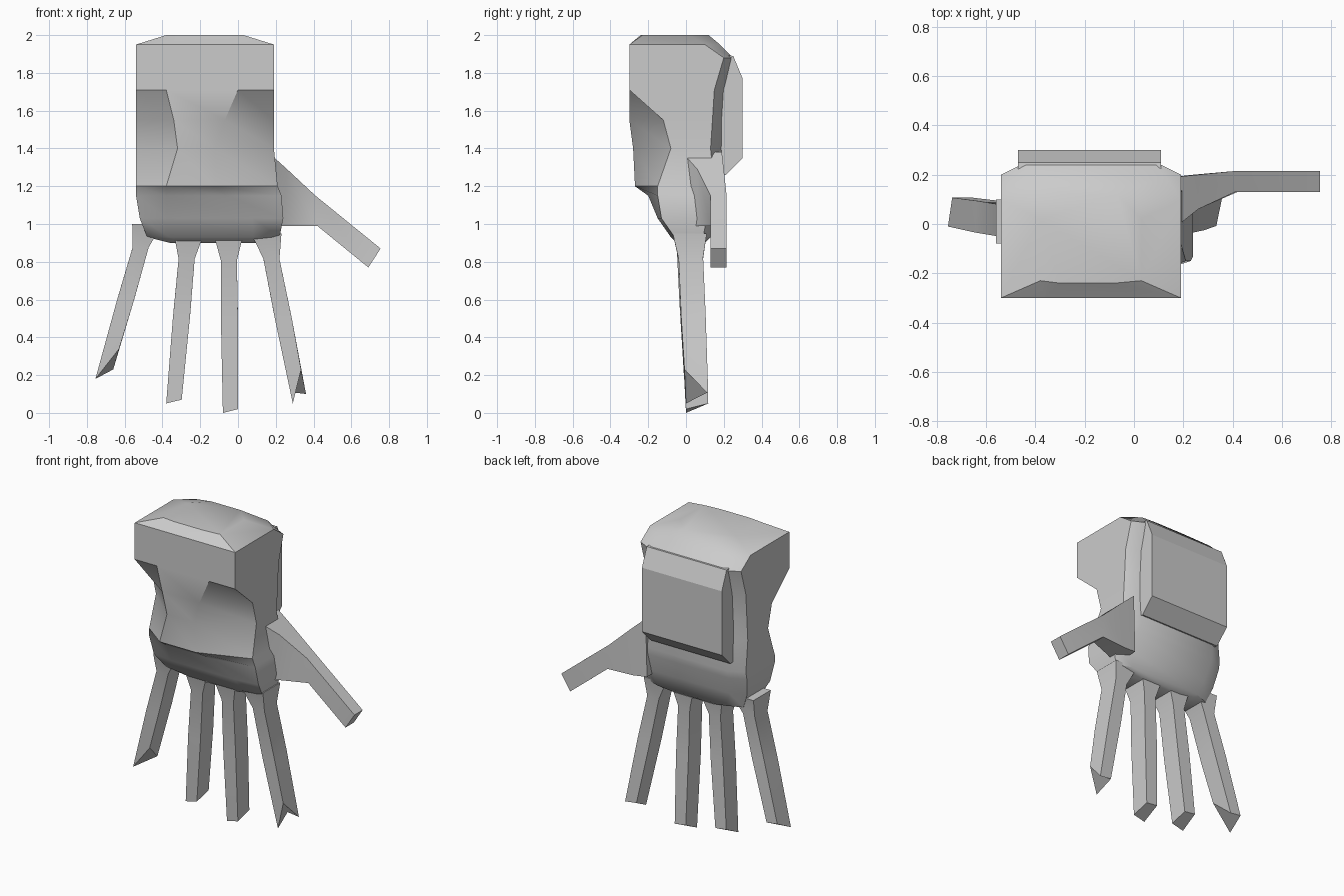
import bpy, bmesh
from mathutils import Vector

cube = bpy.data.objects.get("Cube")
if cube:
    bpy.data.objects.remove(cube, do_unlink=True)

grey = bpy.data.materials.new("plain_grey")
grey.use_nodes = True
grey.diffuse_color = (0.6, 0.6, 0.6, 1)
grey.node_tree.nodes["Principled BSDF"].inputs["Base Color"].default_value = grey.diffuse_color


def loft(name, rings, smooth=None):
    """Bridge equal closed rings and cap both ends."""
    bm = bmesh.new()
    loops = [[bm.verts.new(p) for p in ring] for ring in rings]
    n = len(loops[0])
    for a, b in zip(loops, loops[1:]):
        for i in range(n):
            j = (i + 1) % n
            bm.faces.new((a[i], a[j], b[j], b[i]))
    bm.faces.new(loops[0])
    bm.faces.new(loops[-1])
    bmesh.ops.recalc_face_normals(bm, faces=bm.faces)
    mesh = bpy.data.meshes.new(name)
    bm.to_mesh(mesh)
    bm.free()
    mesh.materials.append(grey)
    obj = bpy.data.objects.new(name, mesh)
    bpy.context.collection.objects.link(obj)
    if smooth:
        bpy.ops.object.select_all(action="DESELECT")
        obj.select_set(True)
        bpy.context.view_layer.objects.active = obj
        bpy.ops.object.shade_smooth_by_angle(angle=smooth)
    return obj


def palm_ring(z, left, right, inner_left, inner_right, front, nose, side_back, back):
    return [(left, front, z), (inner_left, nose, z), (inner_right, nose, z), (right, front, z),
            (right, side_back, z), (right - 0.1, back, z), (left + 0.1, back, z), (left, side_back, z)]


# Palm: overhanging brow, sunken sides, blunt nose and rounded heel
palm = [
    (2.0, -.38, .03, -.3, -.08, -.23, -.24, .02, .12),
    (1.95, -.54, .19, -.36, .0, -.3, -.3, .1, .18),
    (1.88, -.54, .19, -.36, .0, -.3, -.3, .2, .25),
    (1.71, -.54, .19, -.38, .0, -.3, -.3, .15, .21),
    (1.55, -.54, .19, -.34, -.07, -.12, -.3, .14, .2),
    (1.4, -.54, .19, -.32, -.12, -.08, -.28, .13, .2),
    (1.2, -.54, .21, -.38, -.12, -.15, -.27, .15, .2),
    (1.15, -.54, .23, -.38, -.06, -.15, -.2, .14, .19),
    (1.03, -.52, .24, -.38, .08, -.13, -.15, .11, .15),
    (.93, -.48, .22, -.36, .08, -.06, -.08, .09, .13),
    (.9, -.36, .1, -.3, .04, -.03, -.05, .07, .1),
]
loft("palm", [palm_ring(*r) for r in palm], 0.6)

# Raised plate on the back of the hand
plate = [(.14, 1.9), (.25, 1.89), (.3, 1.77), (.3, 1.35), (.21, 1.26), (.12, 1.27)]
loft("back_plate", [[(x, y, z) for y, z in plate] for x in (-.47, .11)])


def finger(name, root, tip, raised):
    """Four-sided finger, flared at the root, with an optional slanted tip."""
    a, b = Vector(root), Vector(tip)
    rings = []
    for t, width, depth in ((0, .16, .18), (.15, .085, .13), (.5, .09, .13), (1, .08, .12)):
        c = a.lerp(b, t)
        w, d = width / 2, depth / 2
        lift = raised if t == 1 else 0
        slope = (a - b) / (a - b).z
        ring = [c + Vector((-w, -d, 0)), c + Vector((w, -d, 0)) + slope * lift,
                c + Vector((w, d, 0)) + slope * 0.05 * t, c + Vector((-w, d, 0)) + slope * 0.06 * t]
        rings.append(ring)
    loft(name, rings, 0.5)


for name, root, tip, raised in (
    ("outer_finger", (-.48, .01, 1.0), (-.715, .05, .18), .16),
    ("ring_finger", (-.26, .02, .95), (-.34, .06, .05), .02),
    ("middle_finger", (-.05, .02, .95), (-.04, .06, .0), .02),
    ("index_finger", (.15, .02, .95), (.33, .06, .05), .18),
):
    finger(name, root, tip, raised)

# Thumb: (upper x, upper z, lower x, lower z, front y, back y)
thumb = [(.16, 1.38, .15, 1.0, -.02, .19), (.26, 1.29, .24, .99, .06, .2),
         (.41, 1.15, .42, .99, .13, .215), (.755, .87, .69, .77, .13, .215)]
loft("thumb", [[(ux, f, uz), (lx, f, lz), (lx, b, lz), (ux, b, uz)]
               for ux, uz, lx, lz, f, b in thumb], 0.5)
